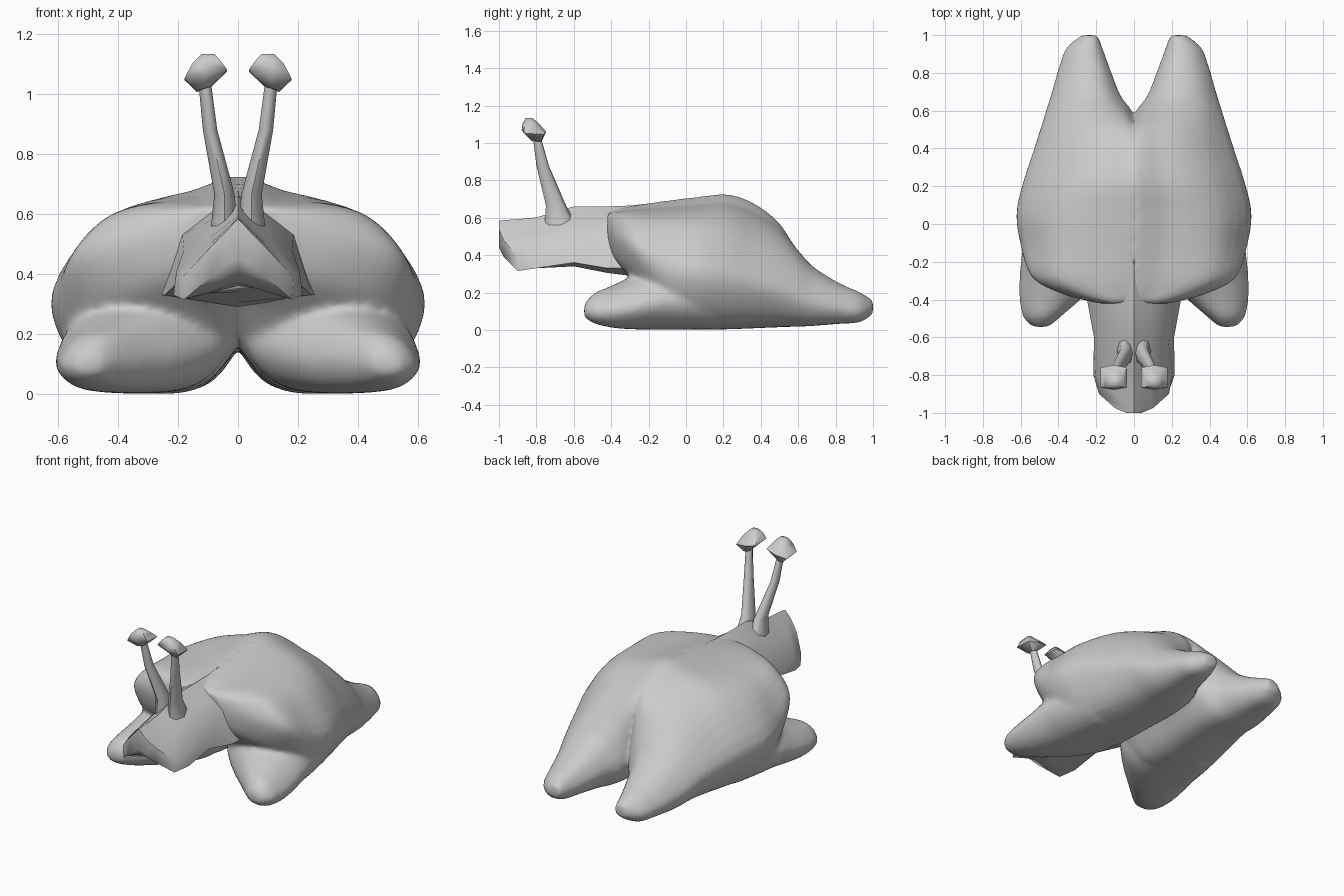
import bpy, bmesh
from mathutils import Vector

if "Cube" in bpy.data.objects:
    bpy.data.objects.remove(bpy.data.objects["Cube"])


def catmull(a, b, c, d, t):
    return 0.5 * (2 * b + (c - a) * t + (2 * a - 5 * b + 4 * c - d) * t * t
                  + (3 * b - a - 3 * c + d) * t ** 3)


def smooth_line(pts, steps, closed):
    n, out = len(pts), []
    get = (lambda i: pts[i % n]) if closed else (lambda i: pts[min(max(i, 0), n - 1)])
    for i in range(n if closed else n - 1):
        for k in range(steps):
            out.append(catmull(get(i - 1), get(i), get(i + 1), get(i + 2), k / steps))
    return out if closed else out + [pts[-1]]


def loft(bm, rings, mirror_x=1):
    rows = [[bm.verts.new((p[0] * mirror_x, p[1], p[2])) for p in r] for r in rings]
    n = len(rows[0])
    for a, b in zip(rows, rows[1:]):
        for i in range(n):
            bm.faces.new((a[i], a[(i + 1) % n], b[(i + 1) % n], b[i]))
    bm.faces.new(rows[0])
    bm.faces.new(rows[-1])


def smooth_rings(rings):
    rings = [smooth_line([Vector(p) for p in r], 3, True) for r in rings]
    columns = [smooth_line(list(c), 4, False) for c in zip(*rings)]
    return list(zip(*columns))


def make(name, bm):
    bmesh.ops.recalc_face_normals(bm, faces=bm.faces)
    me = bpy.data.meshes.new(name)
    bm.to_mesh(me)
    bm.free()
    ob = bpy.data.objects.new(name, me)
    bpy.context.collection.objects.link(ob)
    return ob


def shade(ob, angle):
    bpy.ops.object.select_all(action='DESELECT')
    ob.select_set(True)
    bpy.context.view_layer.objects.active = ob
    bpy.ops.object.shade_smooth_by_angle(angle=angle)


# Cross-section templates: boxy shoulder, sloping roof, rounded lobe
SHAPES = [
    [(0, .97), (.3, .96), (.62, .92), (.83, .8), (1, .52), (.95, .27),
     (.78, .06), (.5, 0), (.26, .02), (.11, .14), (.02, .34)],
    [(0, .97), (.28, .93), (.56, .83), (.8, .66), (1, .4), (.94, .2),
     (.77, .05), (.5, 0), (.26, .02), (.11, .14), (.02, .34)],
    [(.13, .84), (.33, .97), (.58, .95), (.82, .78), (1, .44), (.94, .19),
     (.76, .03), (.5, 0), (.25, .05), (.08, .22), (0, .5)]]


def section(y, x0, x1, z0, z1, shape):
    i = min(int(shape), 1)
    r = shape - i
    return [(x0 + (x1 - x0) * (a[0] * (1 - r) + b[0] * r), y,
             z0 + (z1 - z0) * (a[1] * (1 - r) + b[1] * r))
            for a, b in zip(SHAPES[i], SHAPES[i + 1])]


# y, inner x, outer x, bottom z, top z, shape
haunch = [(-.42, -.03, .19, .44, .635, 0), (-.37, -.03, .38, .36, .645, 0),
          (-.28, -.03, .54, .26, .66, 0), (-.1, -.03, .6, .04, .685, .15),
          (.06, -.03, .62, .005, .705, .4), (.22, -.03, .585, .005, .72, .7),
          (.36, -.03, .54, .01, .675, .9), (.5, -.02, .495, .015, .58, 1.2),
          (.6, .01, .465, .018, .44, 1.8), (.68, .07, .44, .022, .345, 2),
          (.82, .125, .4, .033, .255, 2), (.93, .165, .36, .042, .205, 2),
          (1.0, .19, .28, .085, .16, 2)]
foot = [(-.545, .45, .54, .07, .14, 2), (-.49, .385, .588, .035, .2, 2),
        (-.39, .27, .606, .012, .245, 2), (-.28, .14, .605, .004, .3, 2),
        (-.15, .03, .592, .002, .38, 2), (.0, .03, .57, .002, .4, 2),
        (.15, .03, .54, .005, .4, 2)]

# Body: two merged haunches with forward feet
bm = bmesh.new()
for s in (1, -1):
    for part in (haunch, foot):
        loft(bm, smooth_rings([section(*p) for p in part]), s)
body = make("body", bm)
m = body.modifiers.new("union", 'REMESH')
m.mode = 'VOXEL'
m.voxel_size = .014
m.use_smooth_shade = True
m = body.modifiers.new("soften", 'SMOOTH')
m.factor = .5
m.iterations = 10

# Head and neck: ridged loft blending into the shoulders
# y, cheek x, jaw x, ridge z, cheek z, jaw z, underside centre z
head_rows = [(-.12, .2, .3, .685, .55, .36, .3), (-.3, .19, .26, .665, .54, .33, .29),
             (-.42, .185, .245, .66, .53, .33, .305), (-.6, .18, .212, .66, .48, .36, .34),
             (-.8, .205, .215, .602, .41, .33, .36), (-.9, .185, .18, .592, .39, .315, .37),
             (-.975, .1, .09, .587, .48, .39, .41), (-1.0, .04, .03, .583, .54, .44, .45)]
rings = []
for y, w, j, top, cheek, jaw, under in head_rows:
    half = [(w * .5, y, top * .55 + cheek * .45), (w, y, cheek), (j, y, jaw)]
    rings.append([(0, y, top)] + half + [(0, y, under)]
                 + [(-x, yy, z) for x, yy, z in reversed(half)])
bm = bmesh.new()
loft(bm, rings)
shade(make("head", bm), .75)


# Eye stalks and bulbs: centre x, y, z, radius x, radius y, outward slope
OCTAGON = [(1, 0), (.7, .7), (0, 1), (-.7, .7), (-1, 0), (-.7, -.7), (0, -1), (.7, -.7)]
SQUARE = [(1, .8), (0, 1), (-1, .8), (-1, -.8), (0, -1), (1, -.8)]
stalk = [(.045, -.67, .56, .045, .085, 0), (.045, -.695, .665, .034, .054, 0),
         (.093, -.767, .88, .024, .033, 0), (.11, -.797, 1.03, .021, .021, 0)]
bulb = [(.115, -.8, 1.015, .022, .03, -.3), (.107, -.813, 1.063, .071, .066, -.2),
        (.105, -.83, 1.105, .047, .043, -.1), (.1, -.838, 1.132, .022, .02, 0)]


def tube(rows, shape):
    return [[(x + rx * u, y + ry * v, z + rx * u * slope - ry * v * slope * -.3)
             for u, v in shape] for x, y, z, rx, ry, slope in rows]


for side, s in (("right", 1), ("left", -1)):
    for name, rows, shape in (("eye_stalk", stalk, OCTAGON), ("eye", bulb, SQUARE)):
        bm = bmesh.new()
        loft(bm, tube(rows, shape), s)
        shade(make(f"{name}_{side}", bm), 1.1)
